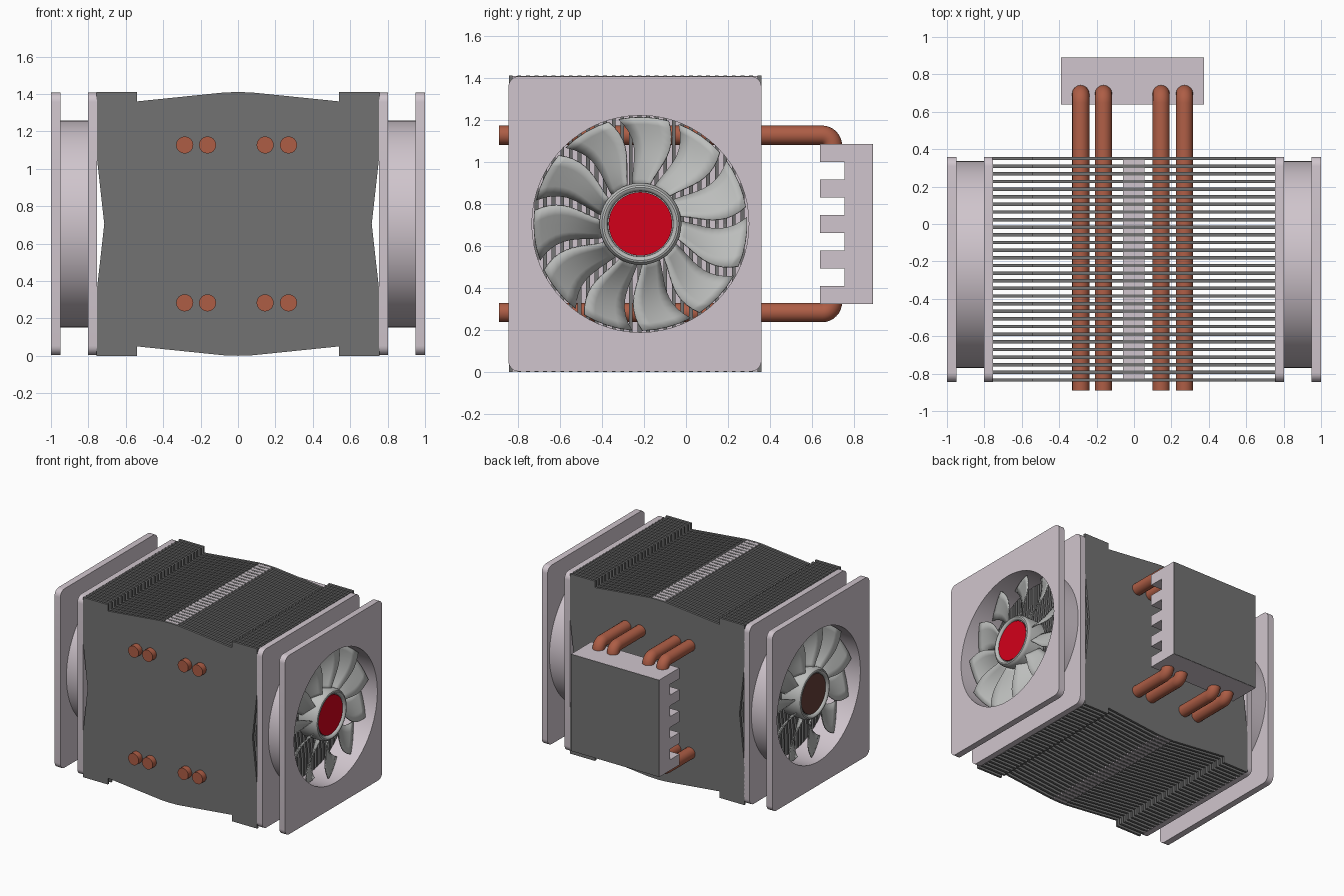
import bpy, bmesh, math
from mathutils import Matrix

if "Cube" in bpy.data.objects:
    bpy.data.objects.remove(bpy.data.objects["Cube"])

CY, CZ = -0.217, 0.705          # fan axis
YZX = Matrix(((0, 0, 1, 0), (1, 0, 0, 0), (0, 1, 0, 0), (0, 0, 0, 1)))  # flat xy -> yz


def mat(name, col):
    m = bpy.data.materials.new(name)
    m.diffuse_color = (*col, 1)
    m.use_nodes = True
    m.node_tree.nodes["Principled BSDF"].inputs["Base Color"].default_value = m.diffuse_color
    return m


FIN = mat("fin_grey", (0.17, 0.17, 0.17))
FRAME = mat("pale_lilac", (0.63, 0.56, 0.61))
BLADE = mat("blade_grey", (0.5, 0.51, 0.5))
COPPER = mat("copper", (0.42, 0.11, 0.06))
RED = mat("red", (0.65, 0.0, 0.01))
BROWN = mat("dark_brown", (0.13, 0.05, 0.04))


def add(name, bm, m, smooth=None):
    bmesh.ops.recalc_face_normals(bm, faces=bm.faces)
    me = bpy.data.meshes.new(name)
    bm.to_mesh(me)
    bm.free()
    if smooth:
        me.shade_smooth()
        me.set_sharp_from_angle(angle=math.radians(smooth))
    me.materials.append(m)
    ob = bpy.data.objects.new(name, me)
    bpy.context.collection.objects.link(ob)
    return ob


def prism(name, pts, vec, m):
    bm = bmesh.new()
    f = bm.faces.new([bm.verts.new(p) for p in pts])
    r = bmesh.ops.extrude_face_region(bm, geom=[f])
    bmesh.ops.translate(bm, vec=vec, verts=[v for v in r["geom"] if isinstance(v, bmesh.types.BMVert)])
    return add(name, bm, m)


def box(name, x0, x1, y0, y1, z0, z1, m):
    return prism(name, [(x0, y0, z0), (x1, y0, z0), (x1, y1, z0), (x0, y1, z0)], (0, 0, z1 - z0), m)


def lathe(name, prof, m, closed=False):
    # revolve (radius, x) points about the x axis
    bm = bmesh.new()
    vs = [bm.verts.new((x, r, 0)) for r, x in prof]
    n = len(vs)
    es = [bm.edges.new((vs[i], vs[(i + 1) % n])) for i in range(n if closed else n - 1)]
    bmesh.ops.spin(bm, geom=vs + es, cent=(0, 0, 0), axis=(1, 0, 0), angle=2 * math.pi, steps=64)
    bmesh.ops.remove_doubles(bm, verts=bm.verts, dist=1e-4)
    return add(name, bm, m, 35)


def ring(r, n, cx=0, cy=0, a0=0, a1=2 * math.pi):
    return [(cx + r * math.cos(a0 + (a1 - a0) * i / n), cy + r * math.sin(a0 + (a1 - a0) * i / n))
            for i in range(n)]


def plate(name, hw, hh, rad, hole, off, x0, x1, m):
    # rounded rectangle with a round hole, facing x
    cu = bpy.data.curves.new(name, 'CURVE')
    cu.dimensions, cu.fill_mode, cu.extrude = '2D', 'BOTH', (x1 - x0) / 2
    outer = []
    for k, (sx, sy) in enumerate([(1, 1), (-1, 1), (-1, -1), (1, -1)]):
        a = k * math.pi / 2
        outer += ring(rad, 7, off + sx * (hw - rad), sy * (hh - rad), a, a + math.pi / 2 * 7 / 6)
    for pts in (outer, ring(hole, 64)):
        s = cu.splines.new('POLY')
        s.points.add(len(pts) - 1)
        for p, q in zip(s.points, pts):
            p.co = (*q, 0, 1)
        s.use_cyclic_u = True
    tmp = bpy.data.objects.new(name + "_curve", cu)
    bpy.context.collection.objects.link(tmp)
    bpy.context.view_layer.update()
    me = bpy.data.meshes.new_from_object(tmp.evaluated_get(bpy.context.evaluated_depsgraph_get()))
    bpy.data.objects.remove(tmp)
    me.transform(Matrix.Translation(((x0 + x1) / 2, 0, 0)) @ YZX)
    bm = bmesh.new()
    bm.from_mesh(me)
    bmesh.ops.remove_doubles(bm, verts=bm.verts, dist=1e-4)
    return add(name, bm, m, 35)


# Fin stack
q = [(0, 1.41), (0.07, 1.408), (0.15, 1.4), (0.54, 1.36), (0.54, 1.41), (0.757, 1.41), (0.757, 1.08), (0.715, 0.705)]
right = q + [(x, 1.41 - z) for x, z in q[-2::-1]]
outline = right + [(-x, z) for x, z in right[-2:0:-1]]
fins = prism("cooling_fins", [(x, -0.843, z) for x, z in outline], (0, 0.018, 0), FIN)
arr = fins.modifiers.new("stack", 'ARRAY')
arr.count = 30
arr.use_relative_offset = False
arr.use_constant_offset = True
arr.constant_offset_displace = (0, 1.184 / 29, 0)
box("centre_wall", -0.058, 0.056, -0.838, 0.355, 0.002, 1.408, FRAME)

# Heat pipes bending into the base block, mirrored top and bottom
for i, x in enumerate((-0.285, -0.163, 0.145, 0.27)):
    for side, s in (("upper", 1), ("lower", -1)):
        path = [(-0.89, 0.422)] + ring(0.05, 9, 0.647, 0.372, math.pi / 2, -math.pi / 16) + [(0.697, 0.33)]
        cu = bpy.data.curves.new("pipe", 'CURVE')
        cu.dimensions, cu.bevel_depth, cu.bevel_resolution, cu.use_fill_caps = '3D', 0.046, 6, True
        sp = cu.splines.new('POLY')
        sp.points.add(len(path) - 1)
        for p, (y, z) in zip(sp.points, path):
            p.co = (x, y, CZ + s * z, 1)
        cu.materials.append(COPPER)
        ob = bpy.data.objects.new(f"{side}_heat_pipe_{i + 1}", cu)
        bpy.context.collection.objects.link(ob)

# Base block with slotted inner side
h = 0.761 / 9
comb = [(0.887, 0.324), (0.887, 1.085)]
for k in range(5):
    zt = 1.085 - 2 * k * h
    comb += [(0.638, zt), (0.638, zt - h)]
    if k < 4:
        comb += [(0.755, zt - h), (0.755, zt - 2 * h)]
prism("base_block", [(-0.39, y, z) for y, z in comb], (0.765, 0, 0), FRAME)
box("contact_plate", -0.389, 0.374, 0.885, 0.89, 0.325, 1.084, FIN)


def blades(name, count=11, steps=10, across=4):
    bm = bmesh.new()
    for b in range(count):
        rows = []
        for i in range(steps + 1):
            t = i / steps
            r = 0.18 + 0.328 * t
            start = b * 360 / count + 12 - 9 * math.sin(math.pi * t * 0.9)
            width = 25 + 2 * t
            row = []
            for j in range(across + 1):
                u = j / across
                a = math.radians(start + width * u)
                row.append(bm.verts.new((0.93 - 0.09 * u, r * math.cos(a), r * math.sin(a))))
            rows.append(row)
        for r0, r1 in zip(rows, rows[1:]):
            for j in range(across):
                bm.faces.new((r0[j], r0[j + 1], r1[j + 1], r1[j]))
    ob = add(name, bm, BLADE, 35)
    so = ob.modifiers.new("thickness", 'SOLIDIFY')
    so.thickness = 0.008
    so.offset = 0
    return ob


# Two fans, the left one turned half a circle
for side, s in (("right", 1), ("left", -1)):
    parts = [
        plate(side + "_fan_outer_plate", 0.602, 0.702, 0.05, 0.516, -0.026 * s, 0.95, 1.0, FRAME),
        plate(side + "_fan_inner_plate", 0.602, 0.702, 0.05, 0.516, -0.026 * s, 0.755, 0.803, FRAME),
        lathe(side + "_fan_shroud", [(0.516, 0.80), (0.553, 0.80), (0.553, 0.953), (0.516, 0.953)], FRAME, True),
        lathe(side + "_fan_hub", [(0, 0.8), (0.185, 0.8), (0.193, 0.81), (0.195, 0.94), (0.191, 0.956),
                                  (0.183, 0.967), (0.174, 0.97), (0.165, 0.967), (0.157, 0.958),
                                  (0.155, 0.945), (0, 0.945)], BLADE),
        lathe(side + "_hub_cap", [(0, 0.94), (0.151, 0.94), (0.151, 0.955), (0, 0.955)],
              RED if s > 0 else BROWN),
        blades(side + "_fan_blades"),
    ]
    for ob in parts:
        ob.location = (0, CY, CZ)
        ob.rotation_euler = (0, 0, 0 if s > 0 else math.pi)
